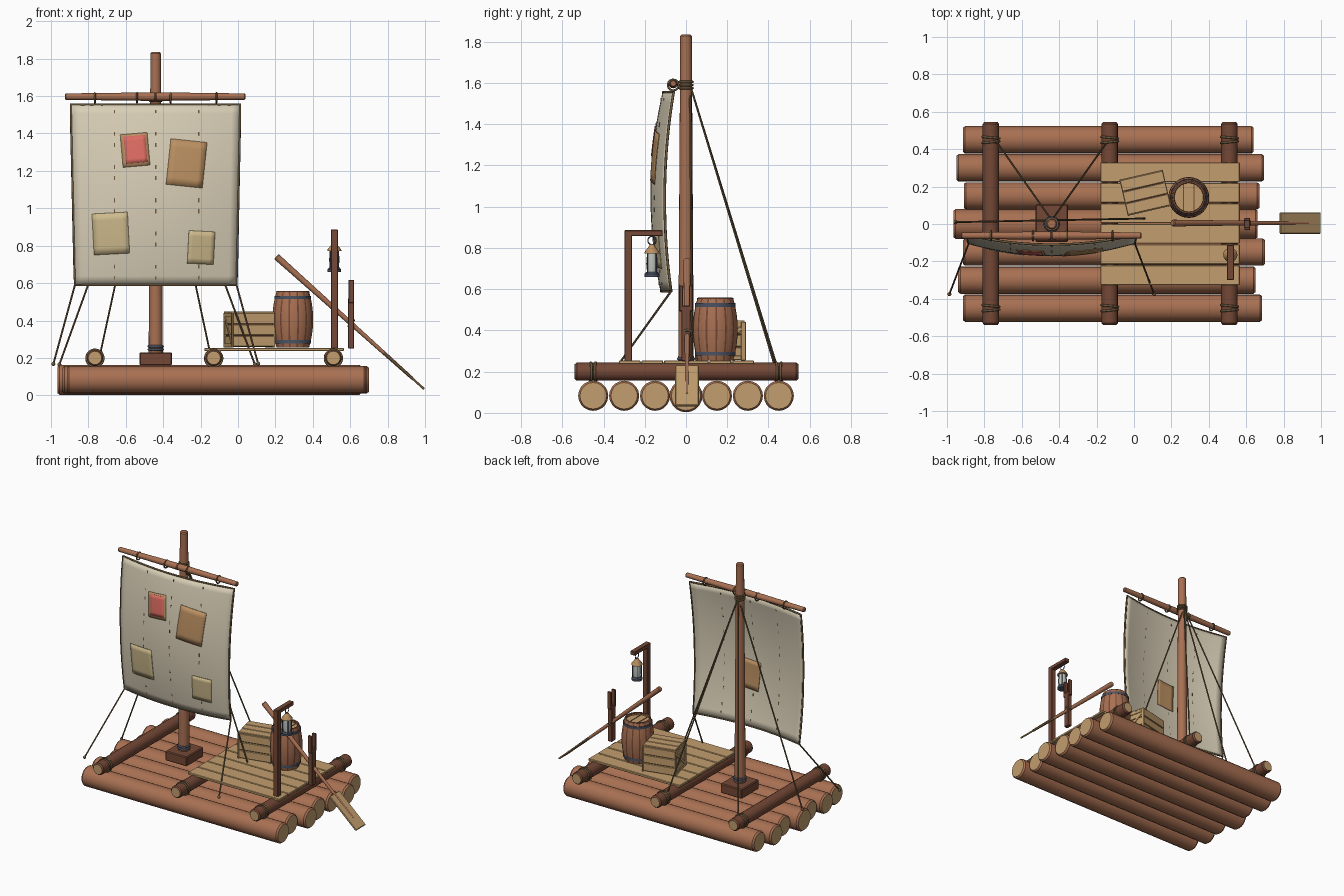
import bpy, bmesh, math
from mathutils import Vector, Matrix

if "Cube" in bpy.data.objects:
    bpy.data.objects.remove(bpy.data.objects["Cube"])

def material(name, rgb):
    m = bpy.data.materials.new(name)
    m.diffuse_color = [((c / 255 + 0.055) / 1.055) ** 2.4 for c in rgb] + [1]
    m.use_nodes = True
    m.node_tree.nodes["Principled BSDF"].inputs["Base Color"].default_value = m.diffuse_color
    return m

LOG = material("log brown", (168, 112, 82))
DARK = material("dark wood", (116, 72, 54))
PLANK = material("light wood", (194, 158, 110))
SAIL = material("sail canvas", (217, 207, 183))
CLOTH = material("pale patch", (206, 186, 140))
TAN = material("tan patch", (188, 145, 98))
RED = material("faded red", (222, 108, 98))
ROPE = material("rope", (112, 92, 64))
METAL = material("blue iron", (74, 82, 98))
GLASS = material("lantern glass", (190, 196, 190))

def finish(name, bm, mats, angle=35):
    bmesh.ops.recalc_face_normals(bm, faces=bm.faces)
    me = bpy.data.meshes.new(name)
    bm.to_mesh(me)
    bm.free()
    for m in mats:
        me.materials.append(m)
    me.polygons.foreach_set("use_smooth", [True] * len(me.polygons))
    me.set_sharp_from_angle(angle=math.radians(angle))
    ob = bpy.data.objects.new(name, me)
    bpy.context.collection.objects.link(ob)
    return ob

def lathe(name, profile, a, axis, mats, n=20, rule=None):
    """Spin (radius, distance) pairs round an axis; flat caps use the last material."""
    bm = bmesh.new()
    rows = [[bm.verts.new((r * math.cos(2 * math.pi * i / n), r * math.sin(2 * math.pi * i / n), t))
             for i in range(n)] for r, t in profile]
    for p, q in zip(rows, rows[1:]):
        for i in range(n):
            f = bm.faces.new((p[i], p[(i + 1) % n], q[(i + 1) % n], q[i]))
            f.material_index = rule(i) if rule else 0
    for row in (rows[0], rows[-1]):
        bm.faces.new(row).material_index = len(mats) - 1
    rot = Vector((0, 0, 1)).rotation_difference(Vector(axis)).to_matrix().to_4x4()
    bm.transform(Matrix.Translation(a) @ rot)
    return finish(name, bm, mats)

def rod(name, a, b, r0, r1, mats, n=16, bev=0.0):
    d = Vector(b) - Vector(a)
    L = d.length
    prof = [(r0, 0), (r1, L)]
    if bev:
        prof = [(r0 - bev, 0), (r0, bev * 1.3), (r1, L - bev * 1.3), (r1 - bev, L)]
    return lathe(name, prof, a, d, mats, n)

def box(name, c, size, mat, rot=Matrix(), bev=0.003):
    bm = bmesh.new()
    bmesh.ops.create_cube(bm, size=1, matrix=Matrix.Translation(c) @ rot @ Matrix.Diagonal((*size, 1)))
    if bev:
        bmesh.ops.bevel(bm, geom=bm.edges[:], offset=bev, segments=1, affect='EDGES')
    return finish(name, bm, [mat], 20)

def ring(name, c, axis, R, r, mat):
    q = Vector((0, 0, 1)).rotation_difference(Vector(axis))
    bpy.ops.mesh.primitive_torus_add(location=c, rotation=q.to_euler(), major_radius=R, minor_radius=r,
                                     major_segments=24, minor_segments=8)
    ob = bpy.context.object
    ob.name = name
    ob.data.materials.append(mat)
    ob.data.polygons.foreach_set("use_smooth", [True] * len(ob.data.polygons))

def ball(name, c, r, mat):
    bm = bmesh.new()
    bmesh.ops.create_uvsphere(bm, u_segments=10, v_segments=6, radius=r, matrix=Matrix.Translation(c))
    finish(name, bm, [mat], 60)

# Floor logs
logs = [(-.45, -.915, .685), (-.30, -.94, .65), (-.15, -.915, .70), (0, -.965, .66),
        (.15, -.91, .67), (.30, -.95, .695), (.45, -.915, .64)]
for k, (y, x0, x1) in enumerate(logs):
    r = .08 if y == 0 else .073
    rod(f"floor_log_{k}", (x0, y, .083), (x1, y, .083), r, r, [LOG, PLANK], 20, .009)

# Cross beams with lashings
for k, x in enumerate((-.765, -.13, .51)):
    rod(f"cross_beam_{k}", (x, -.54, .2), (x, .545, .2), .044, .044, [DARK, PLANK], 16, .008)
    for s in (-1, 1):
        for d in (-.012, .012):
            ring("beam_lashing", (x, s * .45 + d, .198), (d * 8, 1, 0), .046, .006, ROPE)

# Deck planks
for k in range(6):
    box(f"deck_plank_{k}", (.193, -.273 + k * .11, .245), (.745, .105, .018), PLANK)

# Mast, step block and bands
MX = -.44
box("mast_step", (MX, .005, .195), (.175, .2, .07), DARK, bev=.006)
rod("mast", (MX, 0, .2), (MX, 0, 1.835), .038, .028, [LOG], 16, .006)
for z in (.245, .262):
    ring("mast_band", (MX, 0, z), (0, 0, 1), .037, .007, METAL)
for z in (1.575, 1.59, 1.605):
    ring("mast_lashing", (MX, 0, z), (0, 0, 1), .032, .006, ROPE)

# Yard with rope ties
rod("yard_left", (MX, -.062, 1.597), (-.925, -.062, 1.597), .023, .017, [LOG], 14, .004)
rod("yard_right", (MX, -.062, 1.597), (.04, -.062, 1.597), .023, .017, [LOG], 14, .004)
for x in (-.765, -.54, -.36, -.115):
    ring("yard_tie", (x, -.062, 1.59), (1, 0, 0), .026, .005, ROPE)

# Sail surface
def sail_y(x, z):
    u = (x + .885) / .885
    v = (z - .59) / .965
    arch = 4 * v * (1 - v)
    return -.07 + .01 * v - .038 * arch - (.05 + .015 * arch) * max(0, 1 - (2 * u - 1) ** 2)

def sail_point(u, v):
    x0, x1 = -.872 - .022 * v, -.008 + .02 * v
    x, z = x0 + (x1 - x0) * u, .59 + .965 * v
    return Vector((x, sail_y(x, z), z))

def sheet(name, func, n, mat, thick):
    bm = bmesh.new()
    g = [[bm.verts.new(func(i / n, j / n)) for j in range(n + 1)] for i in range(n + 1)]
    for i in range(n):
        for j in range(n):
            bm.faces.new((g[i][j], g[i + 1][j], g[i + 1][j + 1], g[i][j + 1]))
    ob = finish(name, bm, [mat])
    mod = ob.modifiers.new("thickness", 'SOLIDIFY')
    mod.thickness, mod.offset = thick, 0

sheet("sail", sail_point, 20, SAIL, .008)

# Rope sewn round the sail edge
cu = bpy.data.curves.new("sail_edge_rope", 'CURVE')
cu.dimensions, cu.bevel_depth, cu.bevel_resolution = '3D', .0065, 2
cu.materials.append(ROPE)
t = [i / 16 for i in range(16)]
loop = ([sail_point(a, 0) for a in t] + [sail_point(1, a) for a in t]
        + [sail_point(1 - a, 1) for a in t] + [sail_point(0, 1 - a) for a in t])
sp = cu.splines.new('POLY')
sp.points.add(len(loop) - 1)
for p, co in zip(sp.points, loop):
    p.co = (*co, 1)
sp.use_cyclic_u = True
bpy.context.collection.objects.link(bpy.data.objects.new("sail_edge_rope", cu))

# Patches follow the sail surface (negative side is the front)
def patch(name, cx, cz, w, h, deg, mat, off):
    c, s = math.cos(math.radians(deg)), math.sin(math.radians(deg))
    def f(u, v):
        a, b = (u - .5) * w, (v - .5) * h
        x, z = cx + a * c - b * s, cz + a * s + b * c
        return (x, sail_y(x, z) + off, z)
    sheet(name, f, 6, mat, .004)

patch("red_patch_border", -.55, 1.312, .145, .175, 5, TAN, -.006)
patch("red_patch", -.548, 1.315, .115, .145, 5, RED, -.009)
patch("brown_patch", -.275, 1.24, .195, .245, -6, TAN, -.006)
patch("pale_patch_left", -.68, .865, .19, .22, 3, CLOTH, -.006)
patch("pale_patch_right", -.197, .79, .14, .175, -3, CLOTH, -.006)
patch("back_patch", -.42, .95, .14, .21, 4, TAN, .006)

# Seam stitches
for x in (-.66, -.44, -.21):
    for k in range(16):
        z = .63 + k * .059
        if k % 3 != 2:
            box("seam_stitch", (x, sail_y(x, z), z), (.006, .0105, .022), ROPE, bev=0)

# Rigging: sheets, fore and back stays, side stays
top = (MX, .02, 1.59)
for name, a, b in (("left_sheet", sail_point(0, 0), (-.987, -.375, .168)),
                   ("right_sheet", sail_point(1, 0), (.108, -.375, .168)),
                   ("left_stay", top, (-.955, .01, .165)), ("right_stay", top, (.09, .03, .165)),
                   ("rear_stay_left", top, (-.735, .44, .23)), ("rear_stay_right", top, (-.15, .43, .23))):
    rod(name, a, b, .005, .005, [ROPE], 8)
    ball(name + "_knot", b, .011, ROPE)

# Crate: core, slats, corner posts and end braces
CR = Matrix.Translation((.06, .167, .255)) @ Matrix.Rotation(math.radians(13), 4, 'Z')
RZ = Matrix.Rotation(math.radians(13), 4, 'Z')
def cbox(name, c, size, mat=PLANK, rot=Matrix()):
    box(name, CR @ Vector(c), size, mat, RZ @ rot, .002)

cbox("crate_core", (0, 0, .094), (.215, .18, .18), DARK)
for k in range(3):
    z, y = .034 + k * .061, -.064 + k * .064
    for s in (-1, 1):
        cbox("crate_side_slat", (0, s * .093, z), (.222, .012, .056))
        cbox("crate_end_slat", (s * .109, 0, z), (.01, .186, .056))
    cbox("crate_lid_slat", (0, y, .188), (.234, .06, .012))
for s in (-1, 1):
    for q in (-1, 1):
        cbox("crate_corner", (s * .114, q * .088, .093), (.01, .024, .186))
        cbox("crate_rail", (s * .114, 0, .093 + q * .081), (.009, .155, .022))
    cbox("crate_brace", (s * .114, 0, .093), (.008, .2, .02), PLANK, Matrix.Rotation(math.radians(40), 4, 'X'))

# Barrel: staves with dark seams, hoops and recessed lid
BX, BY = .293, .142
prof = [(.087 + .022 * (1 - (2 * k / 10 - 1) ** 2), .3 * k / 10) for k in range(11)]
lathe("barrel", prof + [(.078, .3), (.078, .285)], (BX, BY, .255), (0, 0, 1), [LOG, DARK, PLANK], 70,
      lambda i: 1 if i % 5 == 0 else 0)
ring("barrel_rim", (BX, BY, .553), (0, 0, 1), .083, .006, DARK)
for s in (-1, 1):
    box("barrel_lid_seam", (BX + s * .028, BY, .541), (.005, .14, .004), DARK, bev=0)
for z in (.287, .523):
    lathe("barrel_hoop", [(.092, 0), (.0985, 0), (.0985, .018), (.092, .018)], (BX, BY, z - .009),
          (0, 0, 1), [METAL], 32)

# Lantern post and arm
LX, LY = .515, -.165
box("lantern_post", (LX, -.28, .567), (.038, .038, .635), DARK)
box("lantern_arm", (LX, -.206, .872), (.038, .186, .028), DARK)

# Lantern
up = (0, 0, 1)
ring("lantern_hook", (LX, LY, .836), (1, 0, 0), .02, .003, METAL)
lathe("lantern_roof", [(.038, 0), (.036, .008), (.016, .034), (.01, .045)], (LX, LY, .772), up, [TAN], 16)
lathe("lantern_glass", [(.024, 0), (.028, .04), (.024, .09)], (LX, LY, .683), up, [GLASS], 16)
lathe("lantern_base", [(.036, 0), (.036, .014), (.028, .024)], (LX, LY, .66), up, [METAL], 16)
for k in range(4):
    a = math.pi / 4 + k * math.pi / 2
    p = Vector((LX + .03 * math.cos(a), LY + .03 * math.sin(a), .675))
    rod("lantern_bar", p, p + Vector((0, 0, .1)), .0035, .0035, [METAL], 6)

# Oar rest with forked top
box("oar_rest_post", (.605, 0, .385), (.032, .045, .27), DARK)
for s in (-1, 1):
    box("oar_rest_prong", (.605, s * .024, .555), (.03, .018, .125), DARK)

# Steering oar
tilt = Matrix.Rotation(math.atan2(.705, .786), 4, 'Y')
rod("oar_shaft", (.205, .005, .742), (.935, .005, .088), .018, .008, [LOG], 12, .004)
box("oar_blade", (.888, .005, .13), (.29, .115, .012), PLANK, tilt, .004)
ring("oar_lashing", (.605, .005, .385), (.745, 0, -.667), .022, .006, ROPE)
